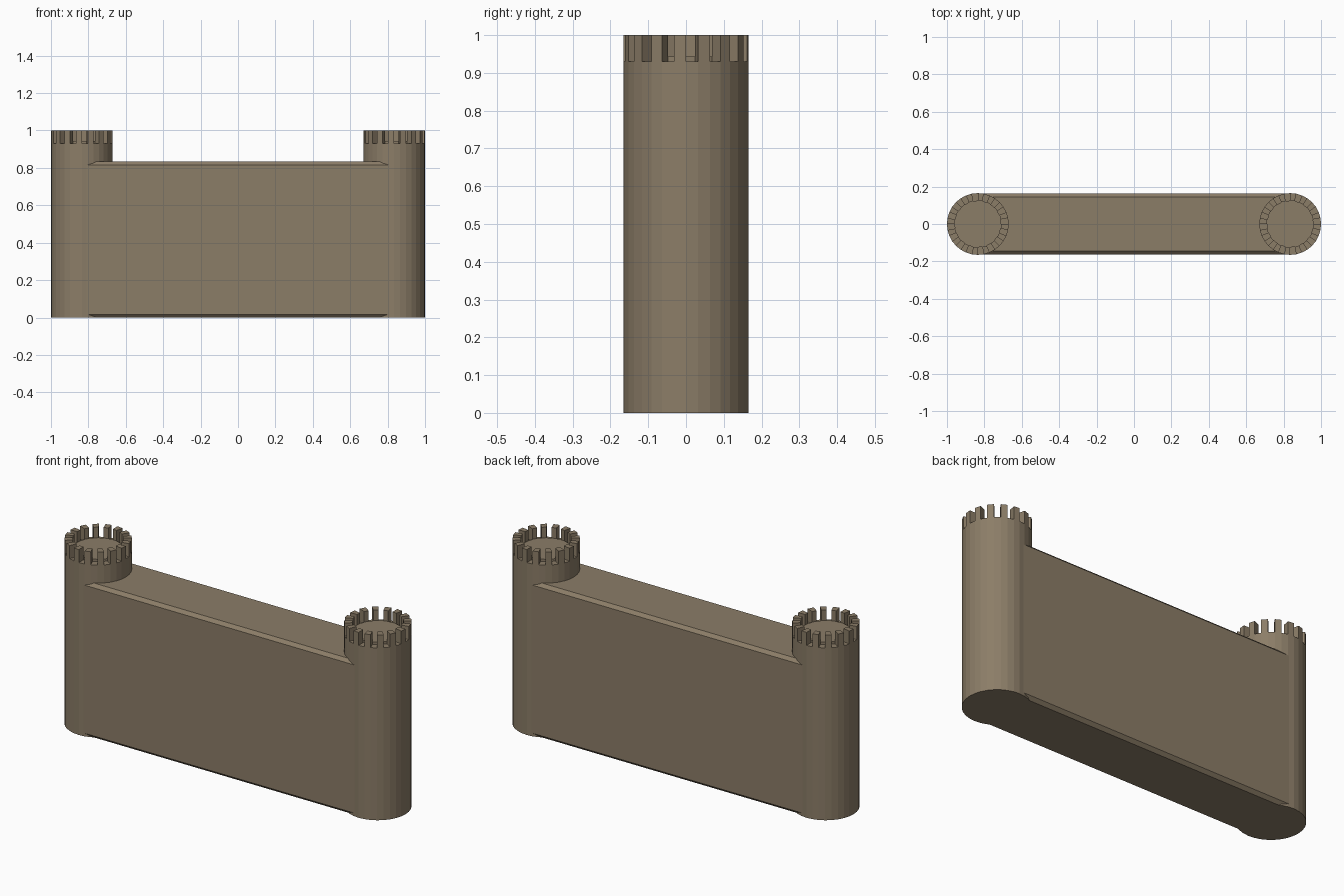
import bpy, bmesh, math
from mathutils import Vector

if "Cube" in bpy.data.objects:
    bpy.data.objects.remove(bpy.data.objects["Cube"])

SIDES, R_OUT, R_IN = 32, 0.165, 0.125
Z_LEDGE, Z_FLOOR, Z_TOP = 0.93, 0.943, 1.0

stone = bpy.data.materials.new("brown_stone")
stone.diffuse_color = (0.26, 0.205, 0.137, 1)
stone.use_nodes = True
stone.node_tree.nodes["Principled BSDF"].inputs["Base Color"].default_value = stone.diffuse_color


def add_object(name, bm):
    bmesh.ops.recalc_face_normals(bm, faces=bm.faces)
    mesh = bpy.data.meshes.new(name)
    bm.to_mesh(mesh)
    bm.free()
    mesh.materials.append(stone)
    obj = bpy.data.objects.new(name, mesh)
    bpy.context.collection.objects.link(obj)
    return obj


def tower(name, cx):
    bm = bmesh.new()

    def ring(r, z):
        return [bm.verts.new((cx + r * math.cos(2 * math.pi * i / SIDES),
                              r * math.sin(2 * math.pi * i / SIDES), z))
                for i in range(SIDES)]

    # Shaft, ledge and slightly raised floor as one turned profile
    rings = [ring(R_OUT, 0), ring(R_OUT, Z_LEDGE), ring(R_IN, Z_LEDGE), ring(R_IN, Z_FLOOR)]
    bands = []
    for a, b in zip(rings, rings[1:]):
        bands.append([bm.faces.new((a[i], a[(i + 1) % SIDES], b[(i + 1) % SIDES], b[i]))
                      for i in range(SIDES)])
    bm.faces.new(rings[0][::-1])
    bm.faces.new(rings[-1])
    bm.normal_update()

    # Battlements: wedges standing on every second ledge segment
    for face in bands[1][1::2]:
        low = [bm.verts.new(v.co) for v in face.verts]
        base = bm.faces.new(low)
        ext = bmesh.ops.extrude_face_region(bm, geom=[base])["geom"]
        bmesh.ops.translate(bm, vec=Vector((0, 0, Z_TOP - Z_LEDGE)),
                            verts=[g for g in ext if isinstance(g, bmesh.types.BMVert)])
    return add_object(name, bm)


tower("left_tower", -0.835)
tower("right_tower", 0.835)

# Wall: chamfered octagonal cross-section swept between the towers
HALF, H, C = 0.1625, 0.833, 0.017
section = [(-HALF + C, 0), (HALF - C, 0), (HALF, C), (HALF, H - C),
           (HALF - C, H), (-HALF + C, H), (-HALF, H - C), (-HALF, C)]
bm = bmesh.new()
cap = bm.faces.new([bm.verts.new((-0.82, y, z)) for y, z in section])
ext = bmesh.ops.extrude_face_region(bm, geom=[cap])["geom"]
bmesh.ops.translate(bm, vec=Vector((1.63, 0, 0)),
                    verts=[g for g in ext if isinstance(g, bmesh.types.BMVert)])
if not cap.is_valid or len(cap.link_loops if hasattr(cap, "link_loops") else cap.loops) == 0:
    bm.faces.ensure_lookup_table()
add_object("wall", bm)
